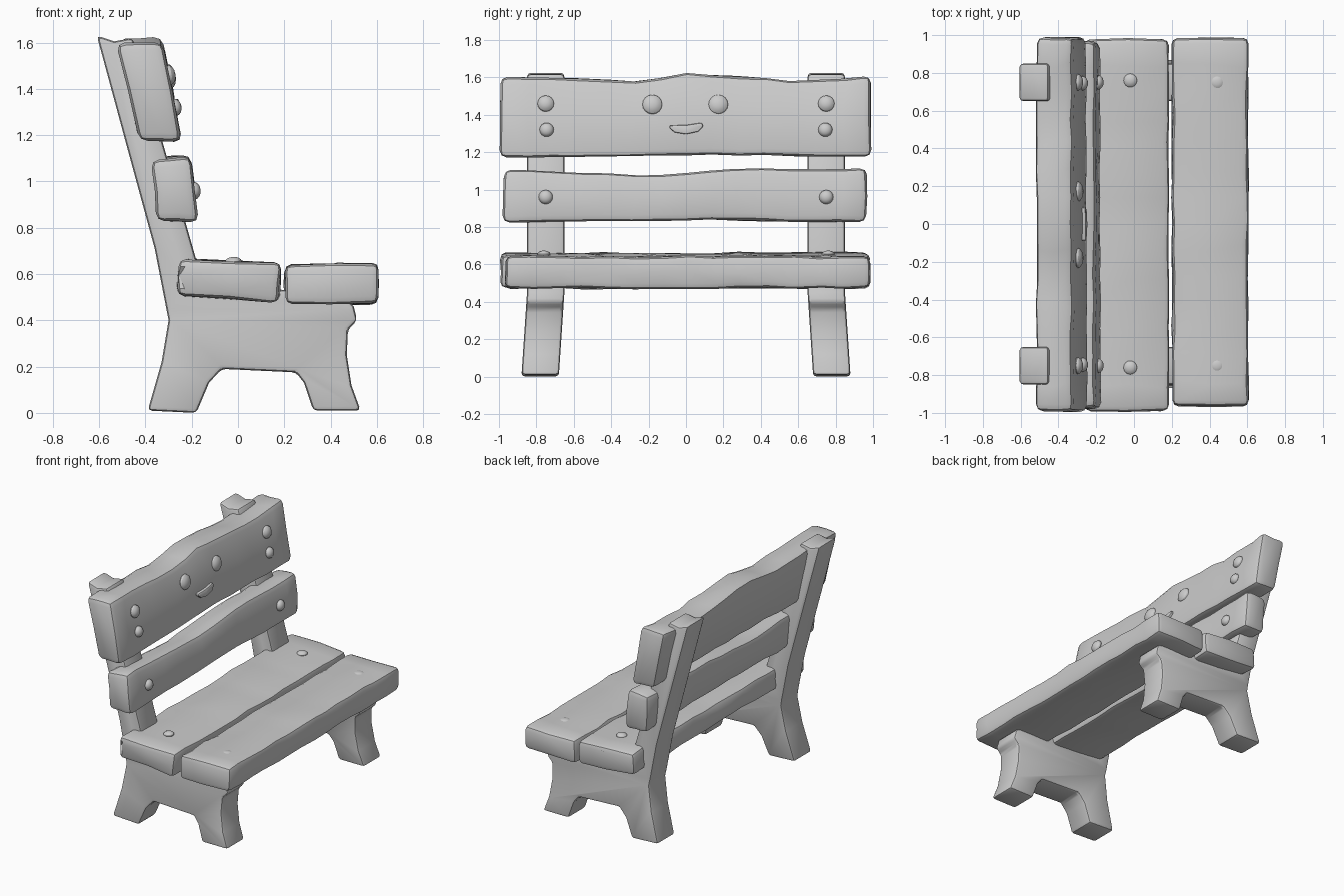
import bpy, bmesh, math, random
from mathutils import Vector, Matrix

if "Cube" in bpy.data.objects:
    bpy.data.objects.remove(bpy.data.objects["Cube"])

random.seed(4)


def finish(name, bm, bevel=0.0, segments=2, mirror=False):
    """Turn a bmesh into a named, bevelled, smooth-by-angle object."""
    bmesh.ops.recalc_face_normals(bm, faces=bm.faces)
    mesh = bpy.data.meshes.new(name)
    bm.to_mesh(mesh)
    bm.free()
    ob = bpy.data.objects.new(name, mesh)
    bpy.context.collection.objects.link(ob)
    if mirror:
        m = ob.modifiers.new("Mirror", 'MIRROR')
        m.use_axis = (False, True, False)
        m.use_mirror_merge = False
    if bevel:
        b = ob.modifiers.new("Bevel", 'BEVEL')
        b.width, b.segments = bevel, segments
        b.limit_method, b.angle_limit = 'ANGLE', math.radians(38)
    bpy.ops.object.select_all(action='DESELECT')
    ob.select_set(True)
    bpy.context.view_layer.objects.active = ob
    bpy.ops.object.convert(target='MESH')
    bpy.ops.object.shade_smooth_by_angle(angle=math.radians(28))
    return ob


def wave(keys, y):
    """Linear interpolation through (y, offset) keys."""
    if y <= keys[0][0]:
        return keys[0][1]
    for (a, u), (b, v) in zip(keys, keys[1:]):
        if y <= b:
            return u + (v - u) * (y - a) / (b - a)
    return keys[-1][1]


def plank(name, corners, y0, y1, top=((0, 0),), bottom=((0, 0),), bevel=0.03, rough=0.006, n=15):
    """Hand-hewn board: xz corner loop (first two on top) lofted along y."""
    ring = []
    for i, c in enumerate(corners):
        d = corners[(i + 1) % 4]
        ring += [c, ((c[0] + d[0]) / 2, (c[1] + d[1]) / 2)]
    z_top = max(c[1] for c in corners)
    z_bot = min(c[1] for c in corners)
    bm = bmesh.new()
    rows = []
    for k in range(n):
        t = k / (n - 1)
        y = y0 + (y1 - y0) * t
        inner = 0 < k < n - 1
        row = []
        for x, z in ring:
            f = (z - z_bot) / (z_top - z_bot)
            zz = z + f * wave(top, y) + (1 - f) * wave(bottom, y)
            j = [random.uniform(-rough, rough) for _ in range(3)]
            jy = j[1] * 4 if inner else j[1]
            row.append(bm.verts.new((x + j[0], y + jy, zz + j[2])))
        rows.append(row)
    m = len(ring)
    for a, b in zip(rows, rows[1:]):
        for i in range(m):
            bm.faces.new((a[i], a[(i + 1) % m], b[(i + 1) % m], b[i]))
    bm.faces.new(rows[0])
    bm.faces.new(rows[-1][::-1])
    return finish(name, bm, bevel)


def bolt(name, pos, normal, r, h=0.028, mirror=True):
    """Domed peg head, flattened along the surface normal."""
    bm = bmesh.new()
    rot = Vector((0, 0, 1)).rotation_difference(Vector(normal)).to_matrix().to_4x4()
    mat = Matrix.Translation(pos) @ rot @ Matrix.Diagonal((r, r, h, 1))
    bmesh.ops.create_uvsphere(bm, u_segments=16, v_segments=8, radius=1, matrix=mat)
    return finish(name, bm, mirror=mirror)


# Side frames: legs, apron arch and reclined post in one profile
profile = [(-0.39, 0.01), (-0.18, 0.0), (-0.125, 0.13), (-0.07, 0.19), (0.25, 0.175),
           (0.285, 0.13), (0.325, 0.01), (0.53, 0.01), (0.49, 0.12), (0.47, 0.25),
           (0.475, 0.36), (0.515, 0.40), (0.50, 0.46), (0.44, 0.52), (-0.19, 0.55),
           (-0.18, 0.66), (-0.32, 1.15), (-0.455, 1.62), (-0.535, 1.605), (-0.61, 1.63),
           (-0.48, 1.15), (-0.36, 0.71), (-0.30, 0.40), (-0.33, 0.22)]
bm = bmesh.new()
face = bm.faces.new([bm.verts.new((x, 0.65, z)) for x, z in profile])
ext = bmesh.ops.extrude_face_region(bm, geom=[face])
for v in ext["geom"]:
    if isinstance(v, bmesh.types.BMVert):
        v.co.y = 0.85
bmesh.ops.bisect_plane(bm, geom=bm.verts[:] + bm.edges[:] + bm.faces[:],
                       plane_co=(0, 0, 0.45), plane_no=(0, 0, 1))
for v in bm.verts:
    v.co.y += 0.03 * max(0, 1 - v.co.z / 0.45)
finish("side_frames", bm, 0.018, mirror=True)

# Seat boards
plank("seat_rear_board", [(-0.255, 0.665), (0.185, 0.645), (0.175, 0.475), (-0.265, 0.51)], -0.99, 0.98)
plank("seat_front_board", [(0.205, 0.637), (0.605, 0.643), (0.605, 0.472), (0.2, 0.472)], -0.965, 0.985)

# Backrest boards
plank("back_lower_board", [(-0.375, 1.10), (-0.205, 1.115), (-0.175, 0.825), (-0.355, 0.83)],
      -0.975, 0.965, top=((-0.95, -0.005), (-0.2, -0.04), (0.35, 0), (0.9, 0)),
      bottom=((-0.9, 0), (0.1, 0.012), (0.9, 0)), bevel=0.036)
plank("back_upper_board", [(-0.525, 1.6), (-0.325, 1.605), (-0.245, 1.175), (-0.43, 1.18)],
      -0.995, 0.99, top=((-0.98, 0), (-0.6, -0.01), (-0.25, -0.028), (0, 0.02), (0.3, 0.0),
                         (0.62, -0.03), (0.95, 0.005)),
      bottom=((-0.9, -0.005), (0, 0.01), (0.9, 0)), bevel=0.036)


def upper_x(z):
    return -0.325 + (1.605 - z) * 0.186


def lower_x(z):
    return -0.205 + (1.115 - z) * 0.103


# Peg heads, mirrored to both ends
up_n, low_n = (1, 0, 0.186), (1, 0, 0.103)
bolt("upper_back_pegs_high", (upper_x(1.46), 0.75, 1.46), up_n, 0.044)
bolt("upper_back_pegs_low", (upper_x(1.32), 0.745, 1.32), up_n, 0.038)
bolt("lower_back_pegs", (lower_x(0.96), 0.75, 0.96), low_n, 0.038)
bolt("seat_rear_pegs", (-0.02, 0.76, 0.654), (-0.045, 0, 1), 0.036, 0.02)
bolt("seat_front_pegs", (0.44, 0.75, 0.638), (0, 0, 1), 0.034, 0.012)

# Face on the upper board: two eyes and a smile
for name, y in (("left_eye", -0.18), ("right_eye", 0.172)):
    bolt(name, (upper_x(1.455), y, 1.455), up_n, 0.053, mirror=False)
bm = bmesh.new()
smile = [(-0.088, 1.343), (0.0, 1.345), (0.085, 1.358), (0.092, 1.338), (0.065, 1.31),
         (0.0, 1.296), (-0.06, 1.306), (-0.088, 1.328)]
face = bm.faces.new([bm.verts.new((upper_x(z) - 0.02, y, z)) for y, z in smile])
ext = bmesh.ops.extrude_face_region(bm, geom=[face])
bmesh.ops.translate(bm, vec=(0.042, 0, 0),
                    verts=[v for v in ext["geom"] if isinstance(v, bmesh.types.BMVert)])
finish("smile", bm, 0.008)
